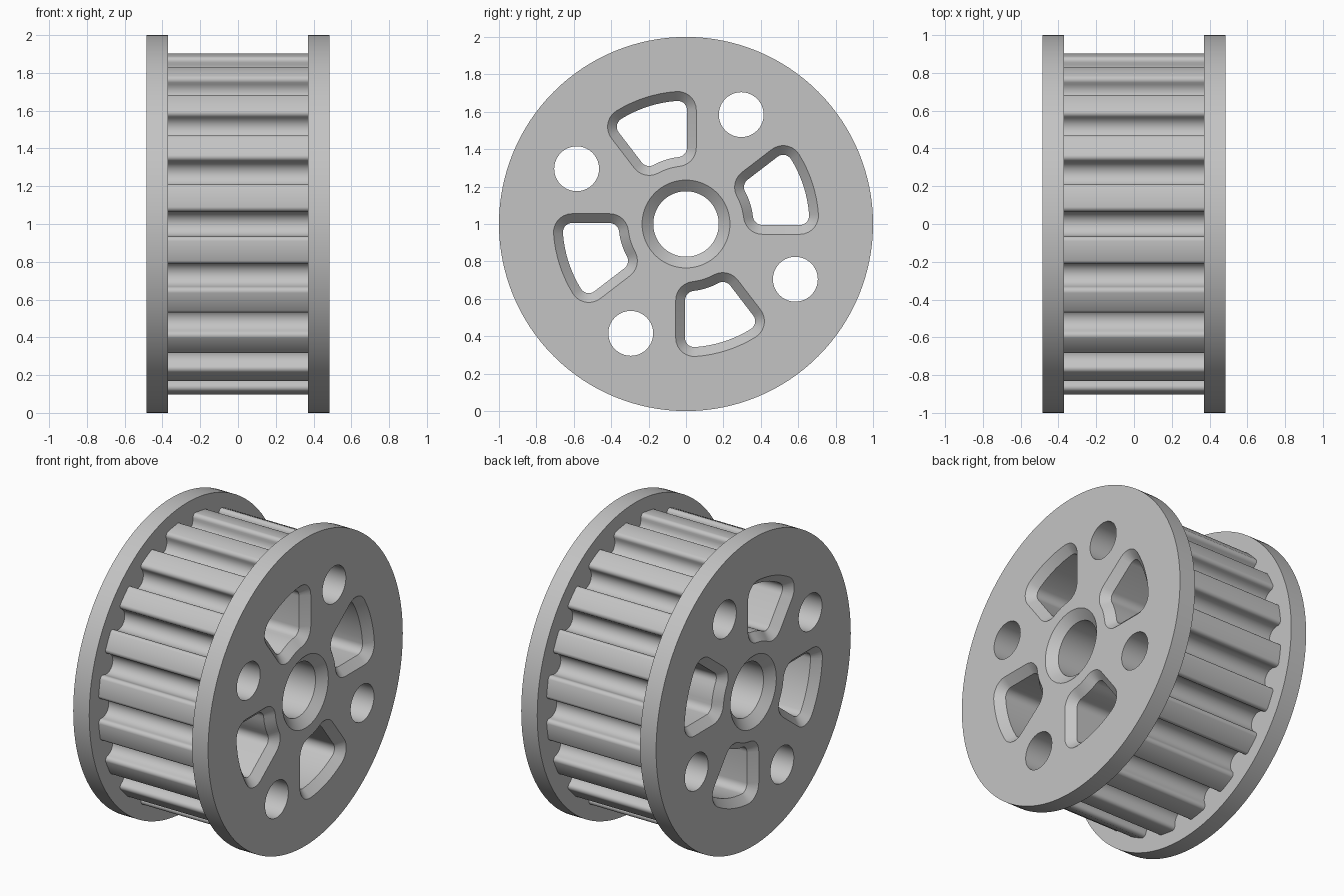
import bpy
import bmesh
from math import radians, sin, cos, pi

if "Cube" in bpy.data.objects:
    bpy.data.objects.remove(bpy.data.objects["Cube"], do_unlink=True)

HALF_BARREL, HALF_WIDTH = 0.37, 0.485
TEETH = 20
TIP_RADIUS = 0.907
CHAMFER = 0.05

metal = bpy.data.materials.new("plain grey metal")
metal.use_nodes = True
grey = (0.55, 0.55, 0.55, 1)
metal.diffuse_color = grey
metal.node_tree.nodes["Principled BSDF"].inputs["Base Color"].default_value = grey


def polar(radius, degrees):
    a = radians(degrees)
    return radius * cos(a), radius * sin(a)


def arc(centre, radius, start, end, steps):
    """Points of an arc, both ends included."""
    pts = [polar(radius, start + (end - start) * i / steps) for i in range(steps + 1)]
    return [(centre[0] + p[0], centre[1] + p[1]) for p in pts]


def circle(radius, steps, centre=(0, 0)):
    return arc(centre, radius, 0, 360, steps)[:-1]


def turn(points, degrees):
    c, s = cos(radians(degrees)), sin(radians(degrees))
    return [(y * c - z * s, y * s + z * c) for y, z in points]


def slot(grow):
    """Rounded window: a four-cornered core grown outwards by a distance."""
    outer, inner = 0.61, 0.41
    a1, a2, a3, a4 = 94.2, 121.6, 118.7, 96.3
    side = 217.7
    pts = arc(polar(inner, a4), grow, a4 + 180, 360, 6)
    pts += arc(polar(outer, a1), grow, 0, a1, 7)
    pts += arc((0, 0), outer + grow, a1, a2, 8)[1:-1]
    pts += arc(polar(outer, a2), grow, a2, side, 7)
    pts += arc(polar(inner, a3), grow, side, a3 + 180, 6)
    pts += arc((0, 0), inner - grow, a3, a4, 6)[1:-1]
    return pts


def toothed_outline():
    """Belt profile: round-bottomed grooves with rounded tooth tips."""
    groove = arc((-0.09, 0.878), 0.025, 90, 0, 5)
    groove += arc((0, 0.865), 0.065, 180, 360, 12)
    groove += arc((0.09, 0.878), 0.025, 180, 90, 5)
    pitch = 360 / TEETH
    one = [(r, t) for t, r in groove] + [polar(TIP_RADIUS, pitch / 2)]
    return [p for k in range(TEETH) for p in turn(one, k * pitch)]


def make_part(name, walls):
    """Solid along x; each wall is a list of (x, outline) rings."""
    bm = bmesh.new()
    caps = {}
    for rings in walls:
        loops = [[bm.verts.new((x, y, z)) for y, z in pts] for x, pts in rings]
        for a, b in zip(loops, loops[1:]):
            for i in range(len(a)):
                bm.faces.new((a[i - 1], a[i], b[i], b[i - 1]))
        for end in (0, -1):
            loop = loops[end]
            caps.setdefault(end, []).extend(
                bm.edges.get((loop[i - 1], loop[i])) for i in range(len(loop)))
    for edges in caps.values():
        bmesh.ops.triangle_fill(bm, edges=edges, use_beauty=True)
    bmesh.ops.recalc_face_normals(bm, faces=bm.faces)
    mesh = bpy.data.meshes.new(name)
    bm.to_mesh(mesh)
    bm.free()
    mesh.materials.append(metal)
    obj = bpy.data.objects.new(name, mesh)
    bpy.context.collection.objects.link(obj)
    bpy.ops.object.select_all(action='DESELECT')
    obj.select_set(True)
    bpy.context.view_layer.objects.active = obj
    bpy.ops.object.shade_smooth_by_angle(angle=radians(30))


def holes(x_in, x_out, x_chamfer=None):
    """Bore, four windows and four bolt holes, chamfered towards x_out."""
    shapes = [(circle(0.175, 64), circle(0.235, 64))]
    shapes += [(turn(slot(0.05), k * 90), turn(slot(0.1), k * 90)) for k in range(4)]
    walls = []
    for narrow, wide in shapes:
        if x_chamfer is None:
            walls.append([(x_in, narrow), (x_out, narrow)])
        else:
            walls.append([(x_in, narrow), (x_chamfer, narrow), (x_out, wide)])
    for k in range(4):
        bolt = circle(0.12, 40, polar(0.655, 63.2 + 90 * k))
        walls.append([(x_in, bolt), (x_out, bolt)])
    return walls


# Toothed barrel
teeth = toothed_outline()
make_part("toothed_barrel",
          [[(-HALF_BARREL, teeth), (HALF_BARREL, teeth)]]
          + holes(-HALF_BARREL, HALF_BARREL))

# Flanges on both ends
rim = circle(1.0, 128)
for side, name in ((1, "left_flange"), (-1, "right_flange")):
    x_in, x_out = side * HALF_BARREL, side * HALF_WIDTH
    make_part(name, [[(x_in, rim), (x_out, rim)]]
              + holes(x_in, x_out, side * (HALF_WIDTH - CHAMFER)))

# Rest the wheel on the ground
for name in ("toothed_barrel", "left_flange", "right_flange"):
    bpy.data.objects[name].location.z = 1
